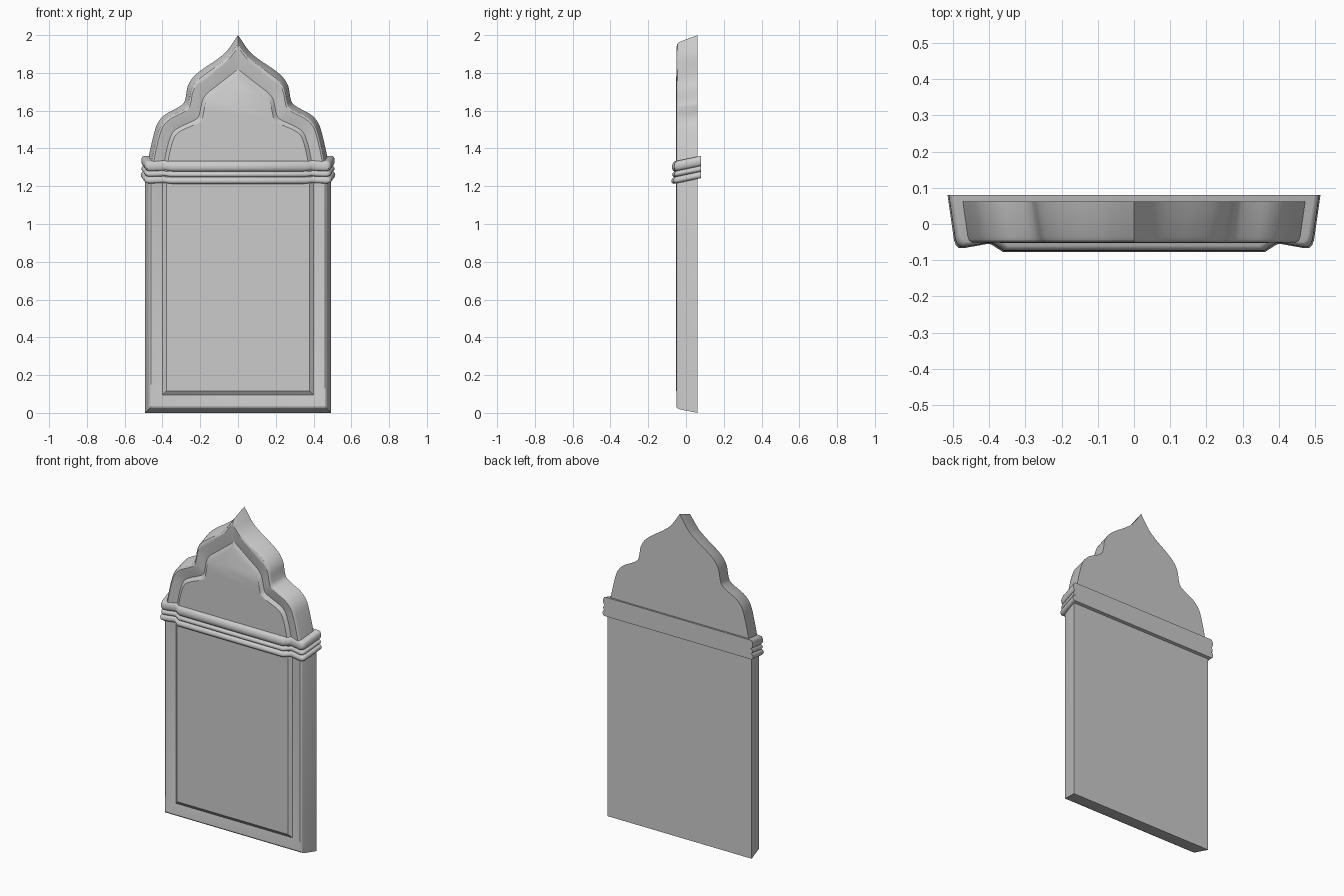
import bpy, bmesh, math
from mathutils import Vector

if "Cube" in bpy.data.objects:
    bpy.data.objects.remove(bpy.data.objects["Cube"])


def loft(name, rings, angle):
    """Join closed rings of equal length and cap both ends."""
    bm = bmesh.new()
    rows = [[bm.verts.new(p) for p in r] for r in rings]
    n = len(rows[0])
    for a, b in zip(rows, rows[1:]):
        for i in range(n):
            j = (i + 1) % n
            bm.faces.new((a[i], a[j], b[j], b[i]))
    bm.faces.new(rows[0])
    bm.faces.new(rows[-1])
    bmesh.ops.recalc_face_normals(bm, faces=bm.faces)
    me = bpy.data.meshes.new(name)
    bm.to_mesh(me)
    bm.free()
    ob = bpy.data.objects.new(name, me)
    bpy.context.collection.objects.link(ob)
    bpy.ops.object.select_all(action='DESELECT')
    bpy.context.view_layer.objects.active = ob
    ob.select_set(True)
    bpy.ops.object.shade_smooth_by_angle(angle=math.radians(angle))
    return ob


def spline(pts, steps=4):
    """Catmull-Rom curve through the points."""
    p = [Vector(q) for q in pts]
    p = [p[0] * 2 - p[1]] + p + [p[-1] * 2 - p[-2]]
    out = []
    for i in range(1, len(p) - 2):
        a, b, c, d = p[i - 1:i + 3]
        for k in range(steps):
            t = k / steps
            out.append(0.5 * (2 * b + (c - a) * t + (2 * a - 5 * b + 4 * c - d) * t * t
                              + (3 * b - a - 3 * c + d) * t ** 3))
    return out + [p[-2]]


# Right half of the arch: outer edge x, z and matching groove x, z
arch = [
    (0.493, 1.25, 0.400, 1.25), (0.472, 1.36, 0.388, 1.34),
    (0.447, 1.47, 0.368, 1.43), (0.425, 1.535, 0.345, 1.485),
    (0.385, 1.58, 0.305, 1.515), (0.33, 1.61, 0.250, 1.54),
    (0.29, 1.637, 0.212, 1.563), (0.277, 1.67, 0.200, 1.60),
    (0.266, 1.73, 0.188, 1.655), (0.235, 1.78, 0.165, 1.69),
    (0.18, 1.825, 0.125, 1.722), (0.12, 1.865, 0.080, 1.757),
    (0.06, 1.915, 0.034, 1.793), (0, 2.0, 0, 1.82),
]
half = [Vector((0.493, 0, 0.400, 0.095))] + spline(arch)
outline = half + [Vector((-p[0], p[1], -p[2], p[3])) for p in reversed(half[:-1])]

# Board: drafted sides, rounded frame, groove, raised panel
section = [(0, 0.062), (0.2, -0.035), (0.26, -0.046), (0.36, -0.0515),
           (0.48, -0.05), (1, -0.037), (1.22, -0.052)]
loft("arched_panel", [[(p[0] + (p[2] - p[0]) * t, y, p[1] + (p[3] - p[1]) * t)
                       for p in outline] for t, y in section], 32)

# Moulding band: plan follows the board, three stacked beads, tilted up to the back
plan = [(0.515, 0.08), (0.497, -0.045), (0.492, -0.058), (0.484, -0.066),
        (0.472, -0.067), (0.405, -0.055), (0.395, -0.056), (0.362, -0.077)]
plan += [(-x, y) for x, y in reversed(plan)]
beads = [(1.21, 1.245, 0.0), (1.245, 1.275, 0.004), (1.275, 1.328, 0.003)]
levels = []
for z0, z1, inset in beads:
    for k in range(9):
        a = math.pi * k / 8
        levels.append((z0 + (z1 - z0) * (1 - math.cos(a)) / 2,
                       inset + 0.014 * (1 - math.sin(a))))
rings = []
for z, o in levels:
    ring = []
    for x, y in plan:
        yy = y if y > 0 else y + o
        ring.append((x - math.copysign(o, x), yy, z + 0.21 * (yy + 0.077)))
    rings.append(ring)
loft("moulding_band", rings, 40)
